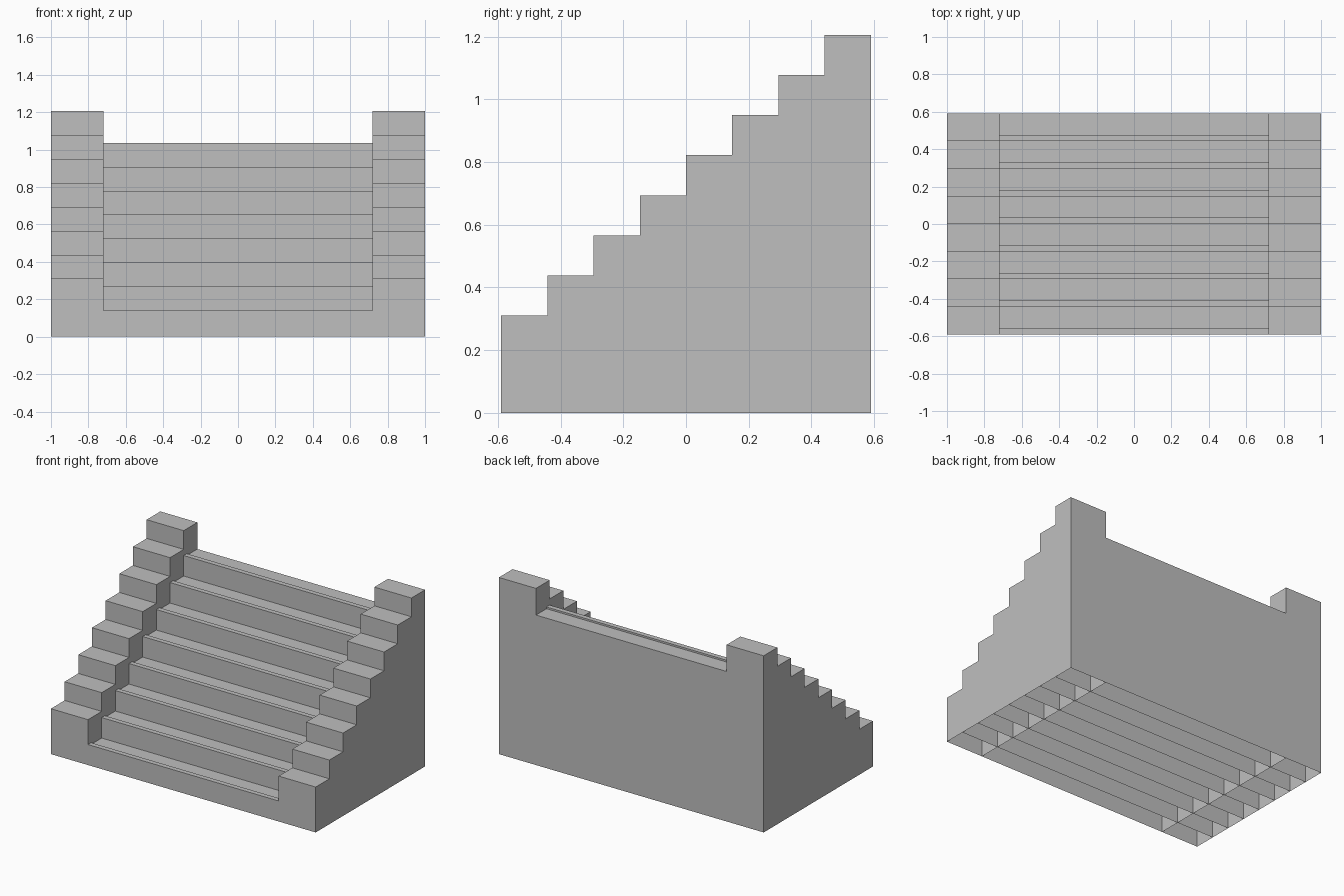
import bpy
import bmesh

if "Cube" in bpy.data.objects:
    bpy.data.objects.remove(bpy.data.objects["Cube"])

STEPS = 8
DEPTH = 1.18 / STEPS      # run of one step
RISE = 0.128
Y0 = -0.59
INNER, OUTER = 0.72, 1.0  # middle flight edge, outer edge
LIP_WIDTH, LIP_DROP = 0.034, 0.012

grey = bpy.data.materials.new("concrete_grey")
grey.diffuse_color = (0.52, 0.52, 0.52, 1)
grey.use_nodes = True
grey.node_tree.nodes["Principled BSDF"].inputs["Base Color"].default_value = grey.diffuse_color


def hollow_block(bm, x0, x1, profile):
    """Extrude an open (y, z) profile along x and close both ends; the underside stays open."""
    left = [bm.verts.new((x0, y, z)) for y, z in profile]
    right = [bm.verts.new((x1, y, z)) for y, z in profile]
    for i in range(len(profile) - 1):
        bm.faces.new((left[i], right[i], right[i + 1], left[i + 1]))
    bm.faces.new(left)
    bm.faces.new(right[::-1])


def flight(name, x0, x1, first_height, lipped):
    """A run of hollow steps, each reaching down to the ground."""
    bm = bmesh.new()
    for i in range(STEPS):
        ya, yb = Y0 + i * DEPTH, Y0 + (i + 1) * DEPTH
        z = first_height + i * RISE
        if lipped:  # raised front lip with a slightly lower tread behind
            yl, zt = ya + LIP_WIDTH, z - LIP_DROP
            profile = [(ya, 0), (ya, z), (yl, z), (yl, zt), (yb, zt), (yb, 0)]
        else:
            profile = [(ya, 0), (ya, z), (yb, z), (yb, 0)]
        hollow_block(bm, x0, x1, profile)
    mesh = bpy.data.meshes.new(name)
    bm.to_mesh(mesh)
    bm.free()
    mesh.materials.append(grey)
    bpy.context.collection.objects.link(bpy.data.objects.new(name, mesh))


# wide middle staircase and the taller stepped walls beside it
flight("middle_stairs", -INNER, INNER, 0.14, True)
flight("left_stepped_wall", -OUTER, -INNER, 0.31, False)
flight("right_stepped_wall", INNER, OUTER, 0.31, False)
